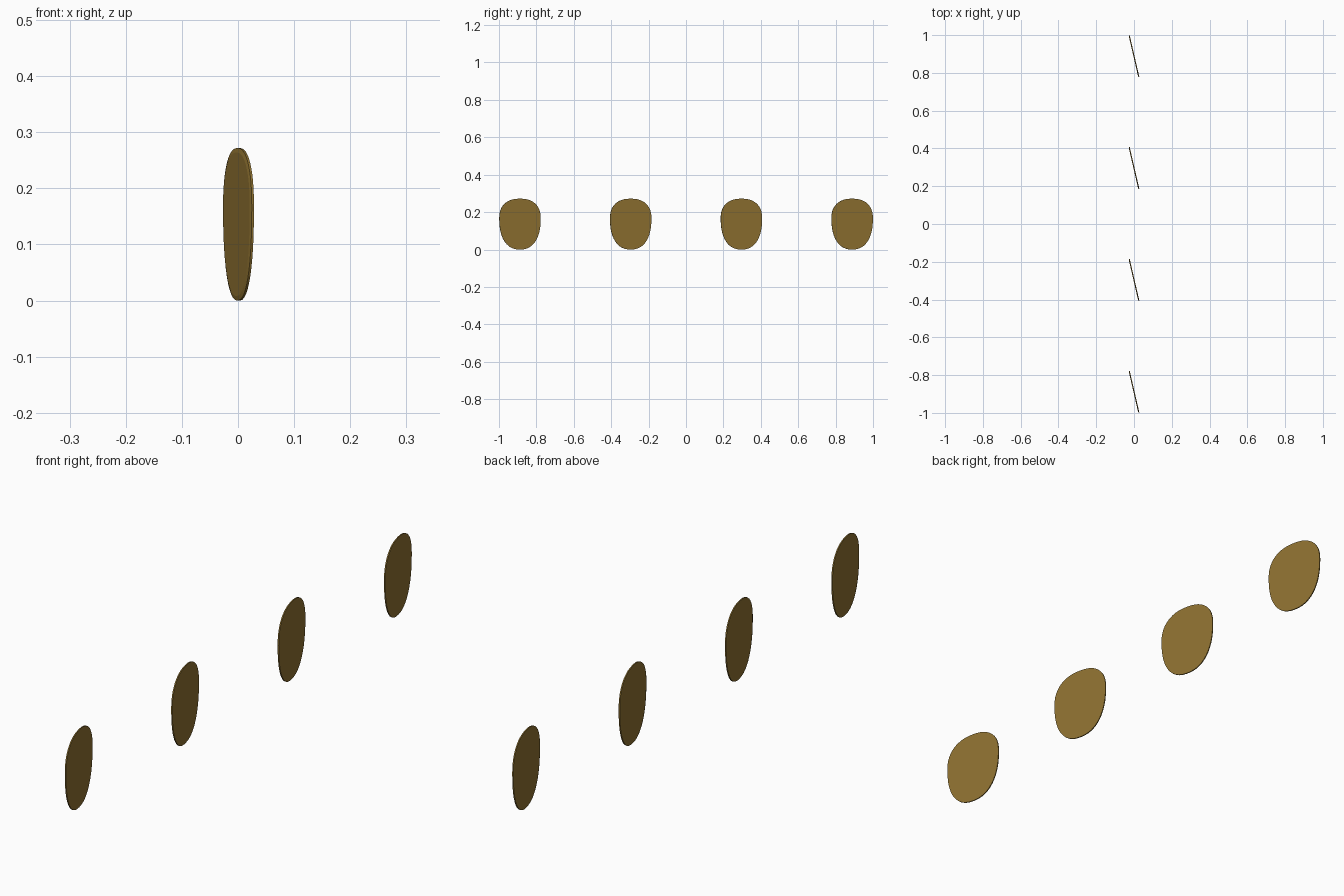
import bpy, bmesh
from math import sin, cos, pi, radians, copysign

if "Cube" in bpy.data.objects:
    bpy.data.objects.remove(bpy.data.objects["Cube"])

THICK, INSET, SIDES = 0.006, 0.008, 48
HALF_W, TOP, BOTTOM = 0.1135, 0.105, 0.167   # egg outline radii
TILT = radians(13)

mat = bpy.data.materials.new("tan")
mat.diffuse_color = (0.27, 0.165, 0.03, 1)
mat.use_nodes = True
mat.node_tree.nodes["Principled BSDF"].inputs["Base Color"].default_value = mat.diffuse_color


def outline(inset):
    """Egg outline: squarish wide top, longer rounded bottom."""
    pts = []
    for i in range(SIDES):
        a = 2 * pi * i / SIDES
        c, s = cos(a), sin(a)
        e = 0.86
        y = copysign(abs(c) ** e, c) * (HALF_W - inset)
        z = copysign(abs(s) ** e, s) * ((TOP if s > 0 else BOTTOM) - inset)
        pts.append((y, z + BOTTOM))
    return pts


def plate(name, y):
    bm = bmesh.new()
    # front rim, back rim and chamfered back face
    layers = [(THICK / 2, 0), (-THICK / 6, 0), (-THICK / 2, INSET)]
    rings = [[bm.verts.new((x, *p)) for p in outline(ins)] for x, ins in layers]
    for r0, r1 in zip(rings, rings[1:]):
        for i in range(SIDES):
            j = (i + 1) % SIDES
            bm.faces.new((r0[i], r1[i], r1[j], r0[j]))
    bm.faces.new(rings[0])
    bm.faces.new(rings[-1][::-1])
    bmesh.ops.recalc_face_normals(bm, faces=bm.faces)
    me = bpy.data.meshes.new(name)
    bm.to_mesh(me)
    bm.free()
    me.materials.append(mat)
    ob = bpy.data.objects.new(name, me)
    bpy.context.collection.objects.link(ob)
    ob.location.y = y
    ob.rotation_euler.z = TILT


# four evenly spaced plates, all turned the same way
for k in range(4):
    plate(f"oval_plate_{k + 1}", -0.888 + 0.592 * k)
